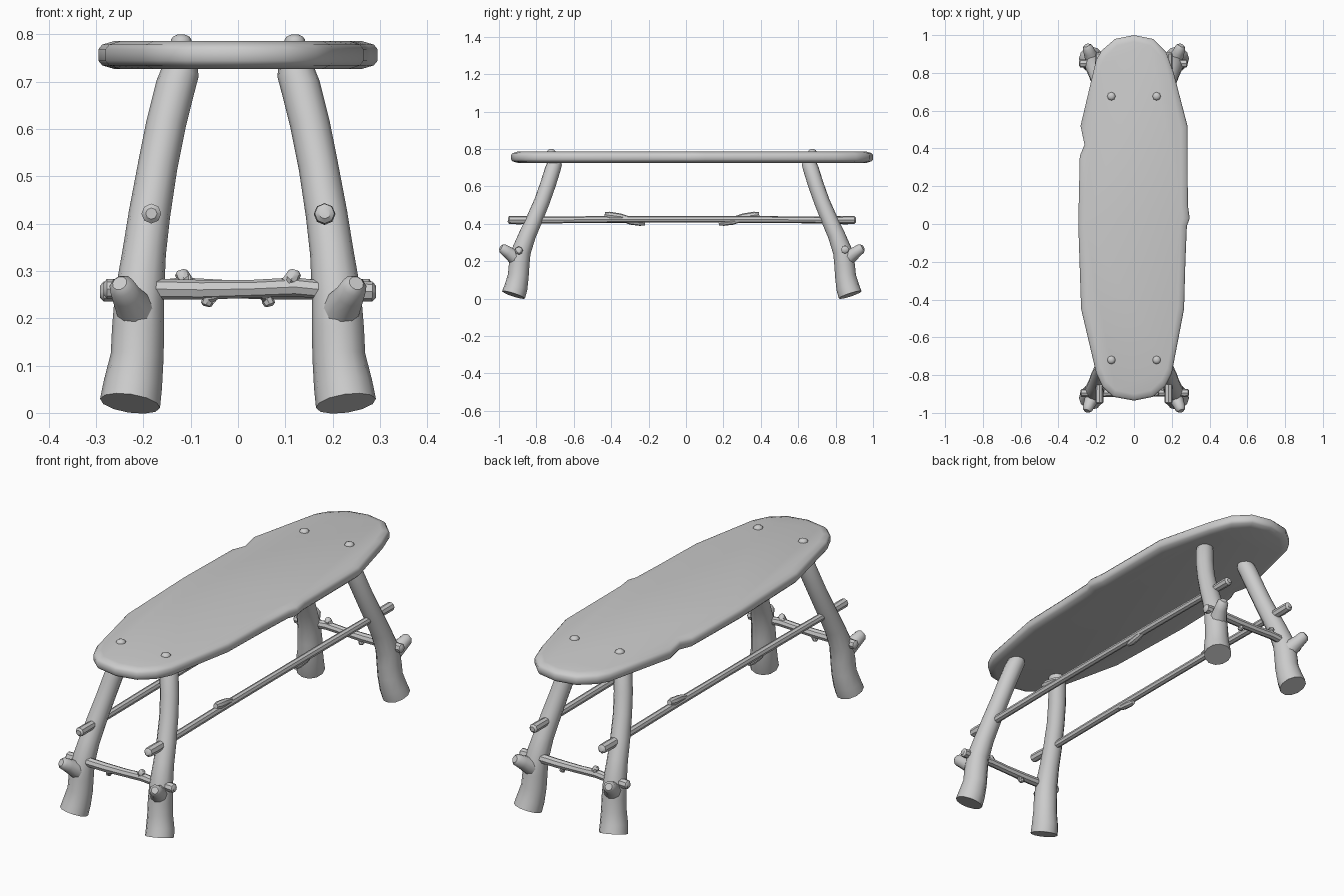
import bpy, bmesh, math
from mathutils import Vector

YC = -0.022  # the legs and rails are symmetric about this y


def finish(name, bm):
    bmesh.ops.recalc_face_normals(bm, faces=bm.faces)
    me = bpy.data.meshes.new(name)
    bm.to_mesh(me)
    bm.free()
    ob = bpy.data.objects.new(name, me)
    bpy.context.collection.objects.link(ob)
    bpy.ops.object.select_all(action='DESELECT')
    bpy.context.view_layer.objects.active = ob
    ob.select_set(True)
    bpy.ops.object.shade_smooth_by_angle(angle=math.radians(42))
    return ob


def loft(bm, rings):
    for a, b in zip(rings, rings[1:]):
        for i in range(len(a)):
            j = (i + 1) % len(a)
            bm.faces.new((a[i], a[j], b[j], b[i]))
    bm.faces.new(rings[0])
    bm.faces.new(rings[-1])


def tube(bm, path, sides=10, sx=1, sy=1):
    """Closed tube through (x, y, z, radius), mirrored about x=0 / y=YC."""
    pts = [Vector((sx * x, YC + sy * (y - YC), z)) for x, y, z, r in path]
    rings = []
    for k, p in enumerate(pts):
        t = (pts[min(k + 1, len(pts) - 1)] - pts[max(k - 1, 0)]).normalized()
        ref = Vector((0, 1, 0)) if abs(t.z) > 0.7 else Vector((0, 0, 1))
        u = t.cross(ref).normalized()
        v = t.cross(u)
        rings.append([bm.verts.new(p + path[k][3] * (
            u * math.cos(2 * math.pi * i / sides) + v * math.sin(2 * math.pi * i / sides)))
            for i in range(sides)])
    loft(bm, rings)


# Plank seat with an irregular outline and rounded edge
outline = [(0, 1.0), (.1, .98), (.17, .91), (.21, .8), (.283, .52), (.285, .1),
           (.295, .03), (.28, -.01), (.272, -.2), (.265, -.45), (.2, -.79),
           (.165, -.86), (.1, -.915), (0, -.935), (-.11, -.915), (-.165, -.865),
           (-.2, -.79), (-.28, -.45), (-.295, 0), (-.287, .36), (-.262, .42),
           (-.283, .52), (-.2, .87), (-.17, .92), (-.1, .98)]
bm = bmesh.new()
loft(bm, [[bm.verts.new((x * (1 - d / .29), .03 + (y - .03) * (1 - d / .97), z))
           for x, y in outline]
          for d, z in [(.035, .726), (.008, .734), (0, .744), (0, .768), (.008, .778), (.035, .786)]])
finish("seat", bm)

# Four splayed log legs with a branch stub and a tenon through the seat
leg = [(.228, -.922, .02, .064), (.222, -.909, .06, .062), (.213, -.897, .12, .056),
       (.211, -.892, .18, .055), (.208, -.882, .25, .052), (.198, -.848, .34, .046),
       (.187, -.812, .42, .044), (.170, -.770, .52, .042), (.152, -.738, .61, .042),
       (.132, -.713, .69, .042), (.122, -.703, .72, .040), (.119, -.705, .74, .034)]
stub = [(.205, -.880, .19, .045), (.220, -.920, .225, .040), (.237, -.955, .25, .031),
        (.246, -.980, .268, .027), (.250, -.990, .274, .016)]
tenon = [(.12, -.72, .72, .022), (.12, -.72, .788, .022), (.12, -.72, .795, .017),
         (.12, -.72, .799, .008)]
for sy, end in ((1, "front"), (-1, "back")):
    for sx, side in ((-1, "left"), (1, "right")):
        bm = bmesh.new()
        tube(bm, leg, 12, sx, sy)
        tube(bm, stub, 10, sx, sy)
        tube(bm, tenon, 8, sx, sy)
        finish(f"{end}_{side}_leg", bm)

# Long side rails with twig bumps; the left one is the right one turned round
rail = [(.183, -.952, .422, .012), (.183, -.945, .421, .021), (.183, -.90, .42, .023),
        (.183, -.75, .420, .018), (.183, -.4, .424, .018), (.183, 0, .424, .017),
        (.183, .4, .423, .018), (.183, .75, .42, .017), (.183, .86, .421, .021),
        (.183, .90, .421, .021), (.183, .908, .421, .012)]
upper = [(.183, -.29, .425, .010), (.183, -.35, .438, .017), (.185, -.41, .446, .019),
         (.185, -.435, .450, .012)]
lower = [(.183, .30, .422, .010), (.183, .25, .411, .016), (.181, .20, .405, .016),
         (.181, .175, .402, .010)]
# Short cross rails between each pair of legs
cross = [(-.284, -.894, .262, .012), (-.277, -.894, .262, .021), (-.2, -.894, .262, .022),
         (-.08, -.894, .260, .021), (.03, -.894, .262, .019), (.12, -.894, .266, .020),
         (.18, -.894, .260, .019), (.25, -.894, .257, .019), (.262, -.894, .257, .022),
         (.284, -.894, .256, .021), (.291, -.894, .256, .013)]
twig_up = [(.095, -.894, .265, .016), (.113, -.897, .282, .016), (.120, -.898, .296, .014),
           (.122, -.898, .302, .007)]
twig_down = [(-.045, -.894, .255, .015), (-.062, -.892, .240, .014), (-.067, -.891, .229, .012),
             (-.068, -.891, .225, .006)]
for s, side, end in ((1, "right", "front"), (-1, "left", "back")):
    bm = bmesh.new()
    for part in (rail, upper, lower):
        tube(bm, part, 8, s, s)
    finish(f"{side}_long_rail", bm)
    bm = bmesh.new()
    for part in (cross, twig_up, twig_down):
        tube(bm, part, 8, s, s)
    finish(f"{end}_cross_rail", bm)
